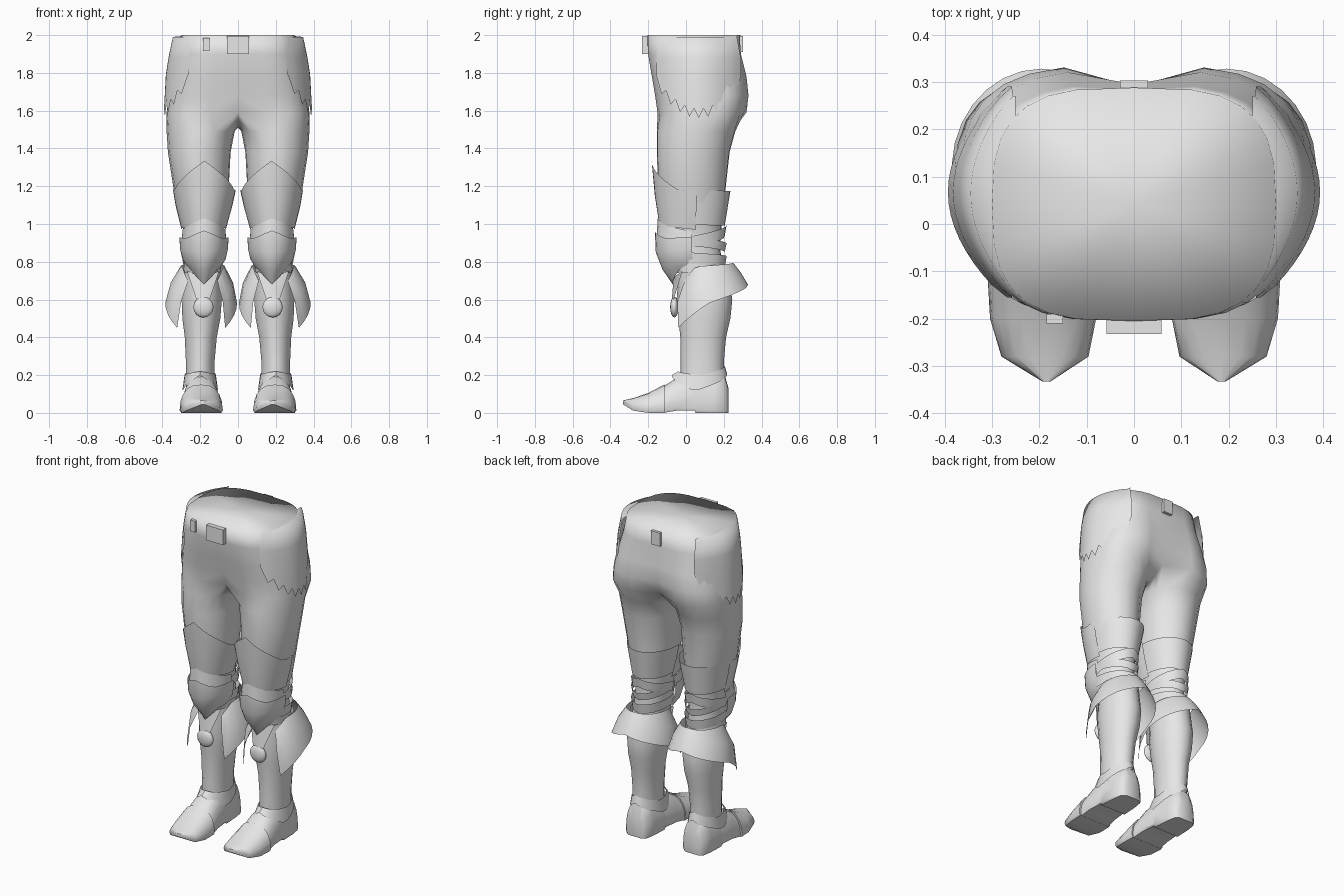
import bpy, bmesh, math
from math import sin, cos, pi, radians

if "Cube" in bpy.data.objects:
    bpy.data.objects.remove(bpy.data.objects["Cube"])

steel = bpy.data.materials.new("light_grey")
steel.diffuse_color = (0.8, 0.8, 0.8, 1)
steel.use_nodes = True
steel.node_tree.nodes["Principled BSDF"].inputs["Base Color"].default_value = steel.diffuse_color


def finish(name, bm, mirror=True, angle=60):
    bmesh.ops.recalc_face_normals(bm, faces=bm.faces)
    me = bpy.data.meshes.new(name)
    bm.to_mesh(me)
    bm.free()
    ob = bpy.data.objects.new(name, me)
    bpy.context.collection.objects.link(ob)
    me.materials.append(steel)
    bpy.ops.object.select_all(action='DESELECT')
    ob.select_set(True)
    bpy.context.view_layer.objects.active = ob
    bpy.ops.object.shade_smooth_by_angle(angle=radians(angle))
    if mirror:
        m = ob.modifiers.new("Mirror", 'MIRROR')
        m.use_clip = True
        m.merge_threshold = 0.0005
    return ob


def bridge(bm, r0, r1, closed):
    n = len(r0)
    for i in range(n if closed else n - 1):
        j = (i + 1) % n
        bm.faces.new((r0[i], r0[j], r1[j], r1[i]))


def loft(name, rings, closed=True, caps=(False, False), angle=60):
    bm = bmesh.new()
    vs = [[bm.verts.new(p) for p in r] for r in rings]
    for a, b in zip(vs, vs[1:]):
        bridge(bm, a, b, closed)
    if caps[0]:
        bm.faces.new(vs[0])
    if caps[1]:
        bm.faces.new(vs[-1])
    return finish(name, bm, True, angle)


def around(a, cx, rx, yf, yb):
    """Point on an oval; angle 0 faces front, 90 faces outward."""
    a = radians(a)
    return cx + rx * sin(a), (yf + yb) / 2 - (yb - yf) / 2 * cos(a)


def band(name, a0, a1, n, rows):
    """Open plate wrapped round a leg; a row is (oval, height function of angle)."""
    angs = [a0 + (a1 - a0) * i / n for i in range(n + 1)]
    return loft(name, [[(*around(a, *oval), h(a)) for a in angs] for oval, h in rows], False)


def lerp(x, pts):
    for (x0, y0), (x1, y1) in zip(pts, pts[1:]):
        if x <= x1:
            return y0 + (y1 - y0) * max(0, (x - x0)) / (x1 - x0)
    return pts[-1][1]


def shape(*pts):
    """Height profile, symmetric about the front of the leg."""
    return lambda a: lerp(abs(a) if a <= 180 else 360 - a, pts)


def power(v, e):
    return math.copysign(abs(v) ** e, v)


# trousers: half a pelvis that splits into one closed leg, mirrored
bm = bmesh.new()
K = 14
arcs = []
for z, w, yf, yb, dip in [(2.0, .30, -.205, .288, .0), (1.9, .32, -.205, .295, .012),
                          (1.78, .345, -.185, .325, .03), (1.68, .365, -.168, .335, .045),
                          (1.59, .378, -.155, .325, .07)]:
    row = []
    for i in range(K + 1):
        t = -pi / 2 + pi * i / K
        y = (yf + yb) / 2 + (yb - yf) / 2 * power(sin(t), .7)
        if i in (0, K):                       # crease down the middle
            y += dip * (.5 if i == 0 else -1)
        row.append(bm.verts.new((0 if i in (0, K) else w * power(cos(t), .6), y, z)))
    arcs.append(row)
for a, b in zip(arcs, arcs[1:]):
    bridge(bm, a, b, False)
top = bm.verts.new((0, .04, 2.0))
for p, q in zip(arcs[0], arcs[0][1:]):
    bm.faces.new((top, p, q))
# crotch strip joins front and back of the split
ya, yb = arcs[-1][0].co.y, arcs[-1][-1].co.y
crotch = [bm.verts.new((0, yb + (ya - yb) * i / 6, 1.59 - .08 * sin(pi * i / 6))) for i in range(1, 6)]
prev = arcs[-1] + crotch
for z, cx, rx, f, b in [(1.49, .198, .18, -.155, .262), (1.38, .205, .166, -.155, .232),
                        (1.18, .195, .145, -.15, .21), (1.0, .185, .108, -.12, .19),
                        (.88, .185, .098, -.1, .18), (.74, .19, .098, -.06, .2)]:
    angs = [45 - 180 + 270 * i / K for i in range(K + 1)]
    angs = [-45 + 270 * i / K for i in range(K + 1)] + [225 + 90 * i / 6 for i in range(1, 6)]
    ring = [bm.verts.new((*around(a, cx, rx, f, b), z)) for a in angs]
    bridge(bm, prev, ring, True)
    prev = ring
finish("trousers", bm, True, 180)

# hip plates with ragged hem
N = 18
rows = [[], [], [], [], []]
for i in range(N + 1):
    t = i / N
    b = sin(pi * t) ** .8
    y = -.155 + .445 * t
    yt = -.14 + .41 * t
    hem = 1.78 - .17 * b - (.05 if i % 2 else 0)
    rows[0].append((.25, yt, 2.0))
    rows[1].append((.255 + .09 * b, yt, 1.99))
    rows[2].append((.258 + .11 * b, y, 1.88))
    rows[3].append((.262 + .12 * b, y, 1.79))
    rows[4].append((.268 + .125 * b, y, hem))
loft("hip_plate", rows, False, angle=75)


def box(name, x0, x1, y0, y1, z0, z1):
    bm = bmesh.new()
    bmesh.ops.create_cube(bm, size=1)
    for v in bm.verts:
        v.co = ((x0 + x1) / 2 + v.co.x * (x1 - x0), (y0 + y1) / 2 + v.co.y * (y1 - y0),
                (z0 + z1) / 2 + v.co.z * (z1 - z0))
    finish(name, bm, False, 30)


# belt fittings
box("belt_buckle", -.058, .058, -.232, -.2, 1.9, 1.995)
box("belt_loop_front", -.185, -.15, -.21, -.19, 1.915, 1.985)
box("belt_loop_back", -.03, .03, .27, .303, 1.91, 1.995)

# thigh guard: peaked front plate and back strap
band("thigh_guard", -100, 100, 20, [
    ((.178, .166, -.182, .22), shape((0, 1.335), (40, 1.25), (75, 1.175), (100, 1.18))),
    ((.18, .150, -.165, .21), shape((0, 1.15), (100, 1.09))),
    ((.182, .118, -.145, .19), shape((0, 1.02), (50, .985), (100, .97)))])
band("thigh_strap", 85, 275, 16, [
    ((.180, .150, -.15, .235), shape((0, 1.18), (180, 1.175))),
    ((.183, .118, -.13, .205), shape((0, 1.0), (180, .99)))])

# knee plates
band("knee_lame", -95, 95, 14, [
    ((.18, .115, -.15, .18), shape((0, 1.03), (50, .99), (95, .96))),
    ((.18, .118, -.155, .18), shape((0, .93), (95, .9)))])
band("knee_cap", -95, 95, 16, [
    ((.18, .130, -.165, .19), shape((0, .965), (45, .925), (95, .93))),
    ((.18, .128, -.16, .19), shape((0, .85), (95, .87))),
    ((.18, .115, -.125, .17), shape((0, .76), (95, .82))),
    ((.18, .095, -.07, .15), shape((0, .68), (45, .755), (95, .79)))])

# straps behind the knee
for name, zf, zb, h in [("upper_knee_strap", .90, .965, .06), ("middle_knee_strap", .91, .875, .045),
                        ("lower_knee_strap", .82, .80, .06)]:
    band(name, 75, 285, 14, [
        ((.185, .112, -.11, .215), shape((75, zf + h / 2), (180, zb + h / 2))),
        ((.185, .106, -.10, .205), shape((75, zf - h / 2), (180, zb - h / 2)))])

# flared boot cuff with front wings
hi = shape((42, .70), (70, .775), (180, .795))
lo = shape((42, .45), (90, .58), (135, .635), (180, .68))
band("boot_cuff", 42, 318, 22, [
    ((.187, .115, -.045, .25), hi),
    ((.191, .165, -.095, .29), lambda a: .55 * hi(a) + .45 * lo(a)),
    ((.195, .190, -.095, .328), lo)])
# tongue and round boss at the shin
loft("shin_tongue", [[(.10, -.02, .75), (.185, -.065, .72), (.27, -.02, .75)],
                     [(.15, -.065, .6), (.185, -.075, .6), (.22, -.065, .6)]], False)
bm = bmesh.new()
bmesh.ops.create_uvsphere(bm, u_segments=14, v_segments=8, radius=.055)
for v in bm.verts:
    v.co = (.183 + v.co.x, -.062 + v.co.y * .4, .56 + v.co.z)
finish("shin_boss", bm)

# boot shaft
loft("boot_shaft", [[(*around(360 * i / 18, cx, rx, f, b), z) for i in range(18)]
                    for z, cx, rx, f, b in [(.77, .19, .100, -.035, .22), (.6, .192, .108, -.05, .245),
                                            (.5, .194, .102, -.04, .235), (.4, .197, .086, -.03, .212),
                                            (.27, .2, .077, -.028, .2), (.14, .2, .077, -.03, .2)]])


def foot(name, secs, angle=50):
    rings = []
    for y, cx, w, zb, zt in secs:
        arc = [(cx + w * power(cos(pi * i / 10), .8), y, zb + .015 + (zt - zb - .015) * sin(pi * i / 10) ** .9)
               for i in range(11)]
        rings.append(arc + [(cx - w * .93, y, zb), (cx + w * .93, y, zb)])
    return loft(name, rings, True, (True, True), angle)


# shoe and its overlapping toe cap
foot("shoe", [(-.27, .185, .08, .015, .07), (-.2, .19, .1, .003, .09), (-.12, .193, .105, .0, .14),
              (-.05, .195, .1, .012, .185), (.045, .197, .09, .012, .215), (.05, .197, .09, 0, .215),
              (.15, .198, .085, 0, .22), (.205, .198, .075, 0, .2), (.225, .198, .05, .0, .13)])
foot("toe_cap", [(-.333, .185, .008, .045, .066), (-.28, .188, .092, .012, .078),
                 (-.2, .192, .112, 0, .105), (-.115, .195, .114, 0, .15)])

# ankle guard dipping at the sides
band("ankle_guard", 0, 360, 24, [
    ((.2, .083, -.04, .205), shape((0, .22), (90, .20), (180, .25))),
    ((.2, .094, -.075, .218), shape((0, .20), (80, .115), (180, .205)))])
